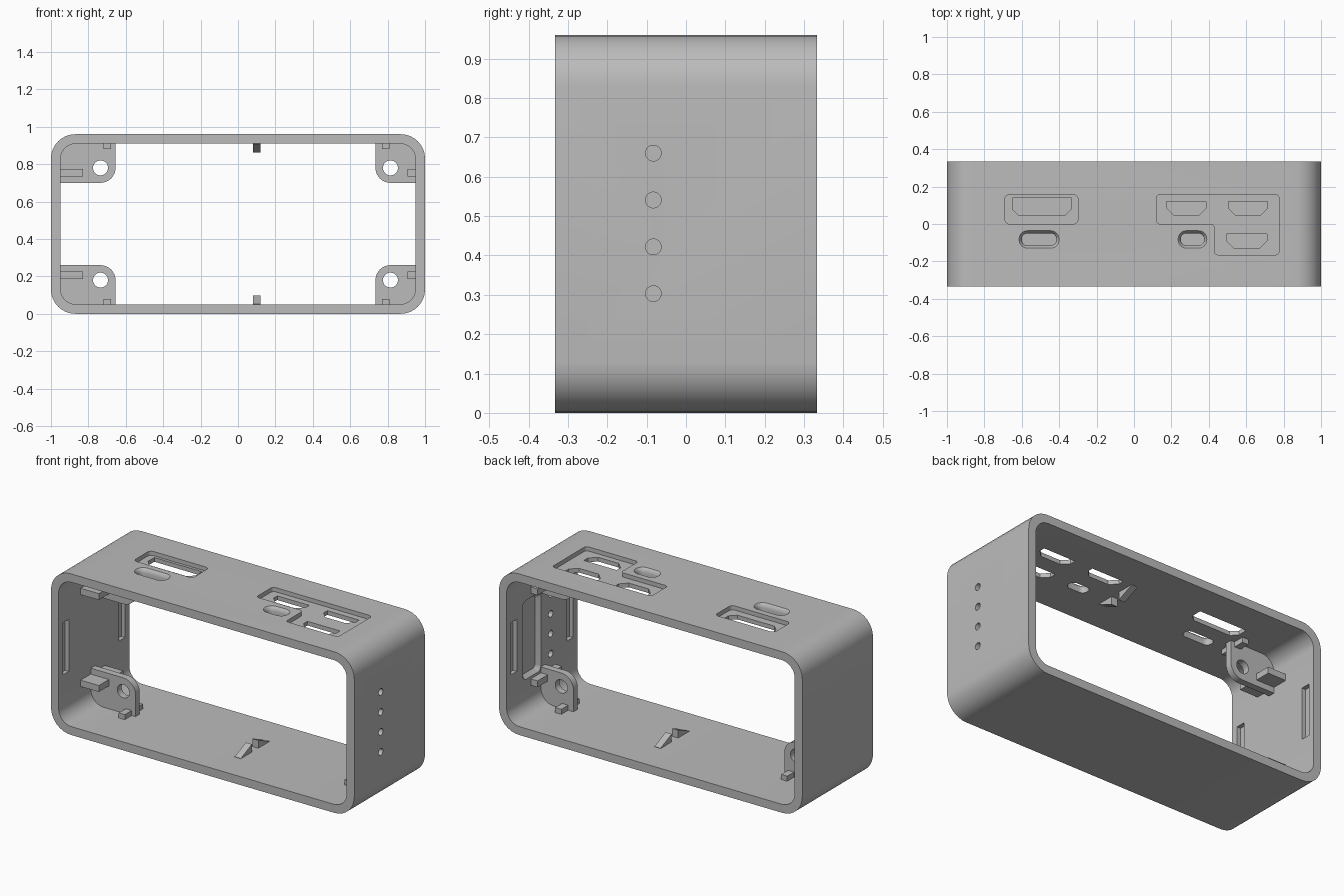
import bpy, bmesh
from math import sin, cos, pi

cube = bpy.data.objects.get("Cube")
if cube:
    bpy.data.objects.remove(cube, do_unlink=True)

HEIGHT, DEPTH = 0.96, 0.333
TAB_Y = (-0.03, 0.01)

grey = bpy.data.materials.new("plain grey")
grey.use_nodes = True
grey.diffuse_color = (0.5, 0.5, 0.5, 1)
grey.node_tree.nodes["Principled BSDF"].inputs["Base Color"].default_value = (0.5, 0.5, 0.5, 1)


def rounded(corners, radii, steps=8):
    """Outline with rounded corners; radii is one number or one per corner."""
    if not isinstance(radii, (list, tuple)):
        radii = [radii] * len(corners)
    out = []
    for i, (x, y) in enumerate(corners):
        r = radii[i]
        if r == 0:
            out.append((x, y))
            continue
        dirs = []
        for qx, qy in (corners[i - 1], corners[(i + 1) % len(corners)]):
            length = ((qx - x) ** 2 + (qy - y) ** 2) ** 0.5
            dirs.append(((qx - x) / length, (qy - y) / length))
        (ax, ay), (bx, by) = dirs
        for k in range(steps + 1):
            t = pi / 2 * k / steps
            u, v = r * (1 - sin(t)), r * (1 - cos(t))
            out.append((x + ax * u + bx * v, y + ay * u + by * v))
    return out


def rect(x0, x1, y0, y1, r=0):
    return rounded([(x0, y0), (x1, y0), (x1, y1), (x0, y1)], r)


def circle(x, y, r, n=32):
    return [(x + r * cos(2 * pi * i / n), y + r * sin(2 * pi * i / n)) for i in range(n)]


def loft(name, axis, rings):
    """Solid through (level, outline) rings stacked along an axis."""
    place = {"X": lambda l, a, b: (l, a, b),
             "Y": lambda l, a, b: (a, l, b),
             "Z": lambda l, a, b: (a, b, l)}[axis]
    bm = bmesh.new()
    loops = [[bm.verts.new(place(l, a, b)) for a, b in pts] for l, pts in rings]
    n = len(loops[0])
    bm.faces.new(loops[0])
    bm.faces.new(loops[-1])
    for low, high in zip(loops, loops[1:]):
        for i in range(n):
            j = (i + 1) % n
            bm.faces.new((low[i], low[j], high[j], high[i]))
    bmesh.ops.recalc_face_normals(bm, faces=bm.faces)
    mesh = bpy.data.meshes.new(name)
    bm.to_mesh(mesh)
    bm.free()
    mesh.materials.append(grey)
    ob = bpy.data.objects.new(name, mesh)
    bpy.context.collection.objects.link(ob)
    return ob


def prism(name, axis, lo, hi, pts):
    return loft(name, axis, [(lo, pts), (hi, pts)])


def activate(ob):
    bpy.ops.object.select_all(action="DESELECT")
    ob.select_set(True)
    bpy.context.view_layer.objects.active = ob


def cut(ob, cutter):
    mod = ob.modifiers.new("cut", "BOOLEAN")
    mod.operation, mod.solver, mod.object = "DIFFERENCE", "EXACT", cutter
    cutter.hide_render = True
    activate(ob)
    bpy.ops.object.modifier_apply(modifier=mod.name)
    bpy.data.objects.remove(cutter, do_unlink=True)


def smooth(ob):
    activate(ob)
    bpy.ops.object.shade_smooth_by_angle(angle=0.6)


# Open rounded frame
shell = prism("case_shell", "Y", -DEPTH, DEPTH, rect(-1, 1, 0, HEIGHT, 0.13))
cut(shell, prism("opening", "Y", -0.5, 0.5, rect(-0.95, 0.95, 0.05, HEIGHT - 0.05, 0.085)))

# Shallow recesses around the top connectors
ledge = HEIGHT - 0.025
cut(shell, prism("recess", "Z", ledge, 1.1, rect(-0.69, -0.30, 0, 0.157, 0.025)))
step = [(0.12, 0), (0.43, 0), (0.43, -0.165), (0.775, -0.165), (0.775, 0.157), (0.12, 0.157)]
cut(shell, prism("recess", "Z", ledge, 1.1, rounded(step, 0.02)))

# Connector openings with two clipped corners
for x0, x1, y0, y1, c in ((-0.65, -0.335, 0.045, 0.14, 0.035), (0.175, 0.385, 0.045, 0.12, 0.04),
                          (0.505, 0.715, 0.045, 0.12, 0.04), (0.495, 0.71, -0.13, -0.053, 0.04)):
    port = [(x0 + c, y0), (x1 - c, y0), (x1, y0 + c), (x1, y1), (x0, y1), (x0, y0 + c)]
    cut(shell, prism("port", "Z", 0.8, 1.1, port))

# Pill slots with a flared rim
for x0, x1 in ((-0.6, -0.415), (0.25, 0.375)):
    def pill(g):
        return rect(x0 - g, x1 + g, -0.115 - g, -0.05 + g, 0.03 + g)
    cut(shell, loft("pill", "Z", [(0.8, pill(0)), (HEIGHT - 0.025, pill(0)),
                                  (HEIGHT - 0.01, pill(0.004)), (HEIGHT, pill(0.014)),
                                  (1.1, pill(0.014))]))

# Indicator holes, inner pocket and clip slots in the side walls
for i in range(4):
    cut(shell, prism("hole", "X", 0.85, 1.1, circle(-0.083, 0.303 + 0.119 * i, 0.02)))
cut(shell, loft("pocket", "X", [(0.9, rect(0.01, 0.18, 0.24, 0.71, 0.03)),
                                (0.95, rect(0.01, 0.18, 0.24, 0.71, 0.03)),
                                (0.975, rect(0.03, 0.16, 0.26, 0.69, 0.02))]))
for side in (-1, 1):
    for y in (-0.265, 0.265):
        cut(shell, prism("slot", "X", side * 0.9, side * 0.975,
                         rect(y - 0.028, y + 0.028, 0.32, 0.63)))
smooth(shell)


def flip(pts, top):
    return [(a, HEIGHT - b) for a, b in pts] if top else pts


for top in (False, True):
    level = "upper" if top else "lower"
    # Corner tabs with screw holes, side bars and small stubs
    for label, s, hole_x, bar_x, stub_x in (("right", -1, 0.735, 0.83, 0.70),
                                            ("left", 1, 0.815, 0.905, 0.79)):
        inner = hole_x - 0.08
        pts = rounded([(s * 0.955, 0.045), (s * inner, 0.045), (s * inner, 0.26),
                       (s * 0.955, 0.26)], [0.04, 0, 0.08, 0])
        tab = prism(f"{level}_{label}_screw_tab", "Y", *TAB_Y, flip(pts, top))
        cut(tab, prism("screw_hole", "Y", -0.2, 0.2, flip(circle(s * hole_x, 0.18, 0.04), top)))
        smooth(tab)
        for end, y0, y1 in (("front", -0.125, -0.028), ("back", 0.008, 0.105)):
            prism(f"{level}_{label}_{end}_bar", "Y", y0, y1,
                  flip(rect(s * bar_x, s * 0.96, 0.187, 0.225), top))
        for end, y0, y1 in (("front", -0.095, -0.028), ("back", 0.008, 0.075)):
            prism(f"{level}_{label}_{end}_stub", "Y", y0, y1,
                  flip(rect(s * stub_x - 0.02, s * stub_x + 0.02, 0.04, 0.08), top))
    # Facing pair of ramped board clips
    for end, low, high in (("front", -0.145, -0.04), ("back", 0.125, 0.02)):
        ramp = [(low, 0.045), (low, 0.052), (high, 0.097), (high, 0.045)]
        prism(f"{level}_{end}_clip", "X", 0.08, 0.12, flip(ramp, top))
